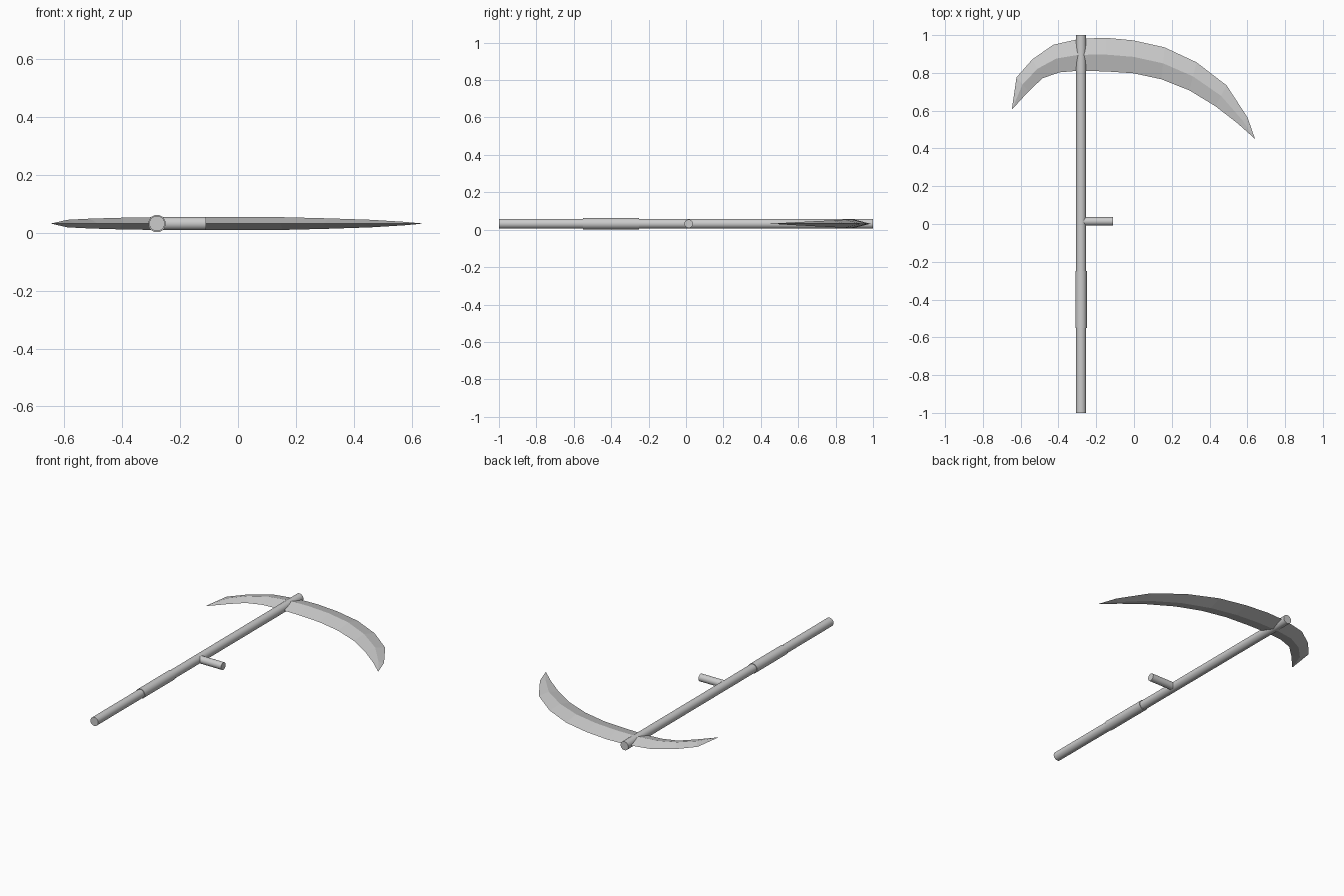
import bpy, bmesh, math
from mathutils import Vector

if "Cube" in bpy.data.objects:
    bpy.data.objects.remove(bpy.data.objects["Cube"])

ZC = 0.032      # height of the common centre plane
SX = -0.28      # shaft position


def rod(name, start, end, radius, sides=32):
    a, b = Vector(start), Vector(end)
    d = b - a
    bpy.ops.mesh.primitive_cylinder_add(vertices=sides, radius=radius, depth=d.length,
                                        location=(a + b) / 2,
                                        rotation=d.to_track_quat('Z', 'Y').to_euler())
    ob = bpy.context.object
    ob.name = name
    bpy.ops.object.shade_smooth_by_angle(angle=math.radians(35))
    return ob


# wooden shaft, thicker lower grip and short side handle
rod("shaft", (SX, -1, ZC), (SX, 1, ZC), 0.0265)
rod("lower_grip", (SX, -0.55, ZC), (SX, -0.25, ZC), 0.03)
rod("side_handle", (SX, 0.014, ZC), (-0.11, 0.014, ZC), 0.0225)

# curved blade: (outer x, outer y, inner x, inner y, half thickness)
stations = [
    (-0.622, 0.776, -0.558, 0.702, 0.013),
    (-0.538, 0.872, -0.485, 0.771, 0.017),
    (-0.427, 0.949, -0.395, 0.803, 0.020),
    (-0.289, 0.980, -0.299, 0.811, 0.022),
    (-0.151, 0.986, -0.151, 0.808, 0.023),
    (-0.003, 0.972, -0.003, 0.798, 0.023),
    (0.162, 0.935, 0.146, 0.766, 0.022),
    (0.331, 0.856, 0.294, 0.707, 0.018),
    (0.490, 0.734, 0.432, 0.623, 0.013),
    (0.601, 0.564, 0.548, 0.533, 0.006),
]
bm = bmesh.new()
rings = []
for ox, oy, ix, iy, t in stations:
    mx, my = (ox + ix) / 2, (oy + iy) / 2
    rings.append([bm.verts.new(p) for p in
                  ((ox, oy, ZC), (mx, my, ZC + t), (ix, iy, ZC), (mx, my, ZC - t))])
for r, s in zip(rings, rings[1:]):
    for i in range(4):
        j = (i + 1) % 4
        bm.faces.new((r[i], r[j], s[j], s[i]))

# pointed ends of the blade
for ring, tip in ((rings[0], (-0.647, 0.605, ZC)), (rings[-1], (0.641, 0.45, ZC))):
    v = bm.verts.new(tip)
    for i in range(4):
        bm.faces.new((ring[i], ring[(i + 1) % 4], v))
bmesh.ops.recalc_face_normals(bm, faces=bm.faces)
mesh = bpy.data.meshes.new("blade")
bm.to_mesh(mesh)
bm.free()
bpy.context.collection.objects.link(bpy.data.objects.new("blade", mesh))
